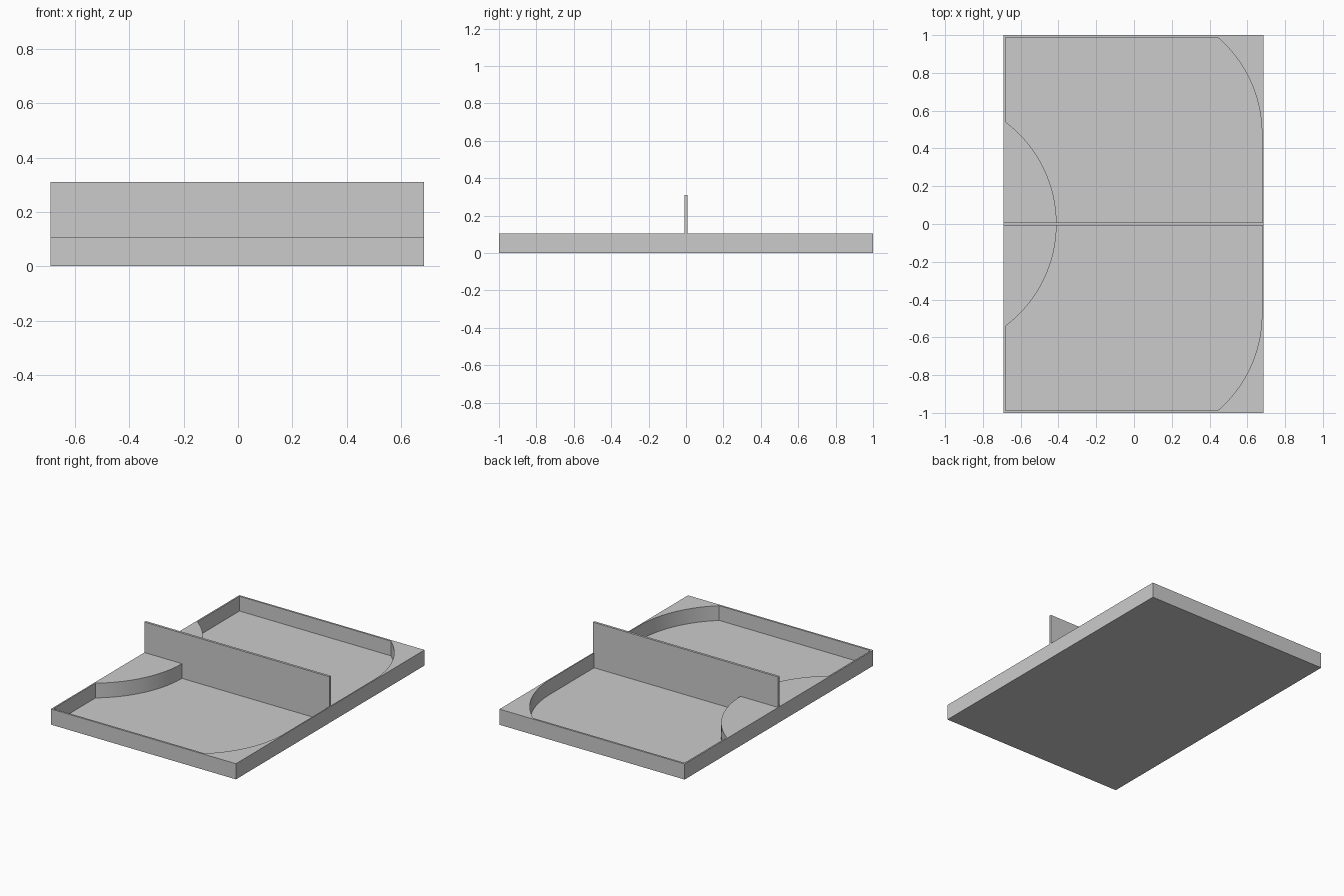
import bpy, bmesh, math

if "Cube" in bpy.data.objects:
    bpy.data.objects.remove(bpy.data.objects["Cube"])

X0, X1, Y = -0.69, 0.685, 1.0      # outer footprint
TOP, FLOOR, FIN_TOP = 0.105, 0.006, 0.31
FIN = 0.008                        # half thickness of the divider
R = 0.675                          # radius of both arcs


def prism(name, outline, z0, z1):
    """Closed solid from a 2D outline."""
    bm = bmesh.new()
    face = bm.faces.new([bm.verts.new((x, y, z0)) for x, y in outline])
    ext = bmesh.ops.extrude_face_region(bm, geom=[face])
    for v in ext["geom"]:
        if isinstance(v, bmesh.types.BMVert):
            v.co.z = z1
    bmesh.ops.recalc_face_normals(bm, faces=bm.faces)
    mesh = bpy.data.meshes.new(name)
    bm.to_mesh(mesh)
    bm.free()
    obj = bpy.data.objects.new(name, mesh)
    bpy.context.collection.objects.link(obj)
    return obj


def rect(x0, x1, y0, y1):
    return [(x0, y0), (x1, y0), (x1, y1), (x0, y1)]


def arc(cx, cy, a0, a1, n=24):
    return [(cx + R * math.cos(a0 + (a1 - a0) * i / n),
             cy + R * math.sin(a0 + (a1 - a0) * i / n)) for i in range(n + 1)]


# Pocket outline: half of the raised semicircle, straight sides, rounded far corner
xl, xr, yt = X0 + 0.01, X1 - 0.008, Y - 0.013
cx_left = -0.41 - R
cx_right, cy_right = xr - R, 0.477
pocket = arc(cx_left, 0, math.asin(FIN / R), math.acos((xl - cx_left) / R))
pocket.append((xl, yt))
pocket += arc(cx_right, cy_right, math.asin((yt - cy_right) / R), 0)
pocket.append((xr, FIN))

# Tray with two mirrored pockets
tray = prism("tray", rect(X0, X1, -Y, Y), 0, TOP)
for side in (1, -1):
    cutter = prism("pocket_cutter", [(x, side * y) for x, y in pocket], FLOOR, TOP + 0.1)
    cutter.hide_render = True
    cutter.hide_set(True)
    cut = tray.modifiers.new("pocket", 'BOOLEAN')
    cut.operation = 'DIFFERENCE'
    cut.solver = 'EXACT'
    cut.object = cutter

# Apply the cuts and drop the cutters
bpy.context.view_layer.update()
result = bpy.data.meshes.new_from_object(
    tray.evaluated_get(bpy.context.evaluated_depsgraph_get()))
tray.modifiers.clear()
tray.data = result
for obj in [o for o in bpy.data.objects if o.name.startswith("pocket_cutter")]:
    bpy.data.objects.remove(obj)

# Upright divider across the middle
divider = prism("divider", rect(X0, X1, -FIN, FIN), TOP, FIN_TOP)

# Smooth arcs, sharp edges
for obj in (tray, divider):
    bpy.ops.object.select_all(action='DESELECT')
    obj.select_set(True)
    bpy.context.view_layer.objects.active = obj
    bpy.ops.object.shade_smooth_by_angle(angle=math.radians(30))
